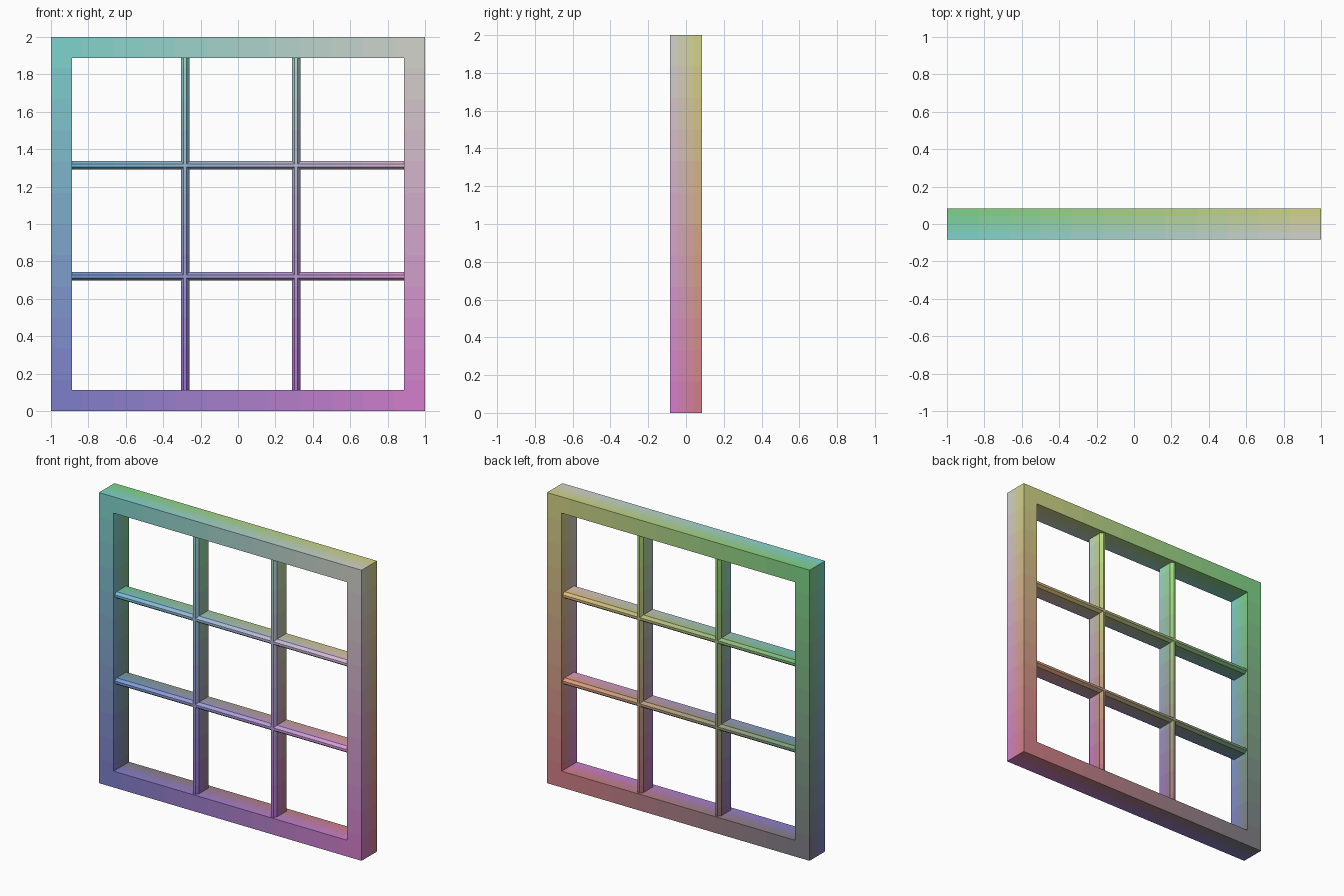
import bpy, bmesh
from mathutils import Vector

if "Cube" in bpy.data.objects:
    bpy.data.objects.remove(bpy.data.objects["Cube"])

HALF = 1.0        # outer half size of the frame
BORDER = 0.112    # frame face width
DEPTH = 0.084     # half depth of the frame
MID = 1.0         # height of the window centre
STEPS = (12, 4, 12)  # tint bands along x, y, z


def band(value, low, high, steps):
    t = (value - low) / (high - low)
    return (min(steps - 1, max(0, int(t * steps))) + 0.5) / steps


# Tint: red grows to the right, green upward, blue toward the front
def tint(bm, mesh, strength):
    lows, highs = (-HALF, -DEPTH, 0.0), (HALF, DEPTH, 2 * HALF)
    for axis in range(3):
        normal = Vector([float(i == axis) for i in range(3)])
        for k in range(1, STEPS[axis]):
            point = normal * (lows[axis] + (highs[axis] - lows[axis]) * k / STEPS[axis])
            geom = bm.verts[:] + bm.edges[:] + bm.faces[:]
            bmesh.ops.bisect_plane(bm, geom=geom, plane_co=point, plane_no=normal)
    slots = {}
    for face in bm.faces:
        c = face.calc_center_median()
        x, y, z = (band(c[i], lows[i], highs[i], STEPS[i]) for i in range(3))
        rgb = tuple(round((0.66 + strength * (t - 0.5)) ** 2.2, 3) for t in (x, z, 1 - y))
        if rgb not in slots:
            name = "tint_%03d_%03d_%03d" % tuple(int(v * 999) for v in rgb)
            mat = bpy.data.materials.get(name) or bpy.data.materials.new(name)
            mat.diffuse_color = (*rgb, 1.0)
            mat.use_nodes = True
            mat.node_tree.nodes["Principled BSDF"].inputs["Base Color"].default_value = mat.diffuse_color
            slots[rgb] = len(mesh.materials)
            mesh.materials.append(mat)
        face.material_index = slots[rgb]


def finish(bm, name, strength):
    bmesh.ops.recalc_face_normals(bm, faces=bm.faces)
    mesh = bpy.data.meshes.new(name)
    tint(bm, mesh, strength)
    bm.to_mesh(mesh)
    bm.free()
    obj = bpy.data.objects.new(name, mesh)
    bpy.context.collection.objects.link(obj)
    return obj


def bridge(bm, rings, closed):
    # Join consecutive vertex rings with quads
    pairs = list(zip(rings, rings[1:] + rings[:1]))
    for a, b in pairs if closed else pairs[:-1]:
        for i in range(len(a)):
            j = (i + 1) % len(a)
            bm.faces.new((a[i], a[j], b[j], b[i]))


# Outer frame: rectangular section swept around the four corners
def window_frame():
    bm = bmesh.new()
    inner = HALF - BORDER
    section = [(HALF, -DEPTH), (HALF, DEPTH), (inner, DEPTH), (inner, -DEPTH)]
    rings = [[bm.verts.new((sx * r, y, MID + sz * r)) for r, y in section]
             for sx, sz in ((-1, -1), (1, -1), (1, 1), (-1, 1))]
    bridge(bm, rings, True)
    return finish(bm, "window_frame", 0.36)


# Glazing bar: deep section with chamfered front and back noses
def glazing_bar(name, offset, vertical):
    bm = bmesh.new()
    w, nose, flat, tip = 0.0225, 0.008, 0.052, 0.072
    section = [(-nose, -tip), (nose, -tip), (w, -flat), (w, flat),
               (nose, tip), (-nose, tip), (-w, flat), (-w, -flat)]
    reach = HALF - BORDER + 0.002
    rings = []
    for end in (-reach, reach):
        ring = []
        for s, y in section:
            p = (offset + s, y, MID + end) if vertical else (end, y, MID + offset + s)
            ring.append(bm.verts.new(Vector(p)))
        rings.append(ring)
    bridge(bm, rings, False)
    for ring in rings:
        bm.faces.new(ring)
    return finish(bm, name, 0.46)


window_frame()
for side, x in (("left", -0.283), ("right", 0.311)):
    glazing_bar("vertical_bar_" + side, x, True)
for level, z in (("lower", -0.28), ("upper", 0.313)):
    glazing_bar("horizontal_bar_" + level, z, False)
